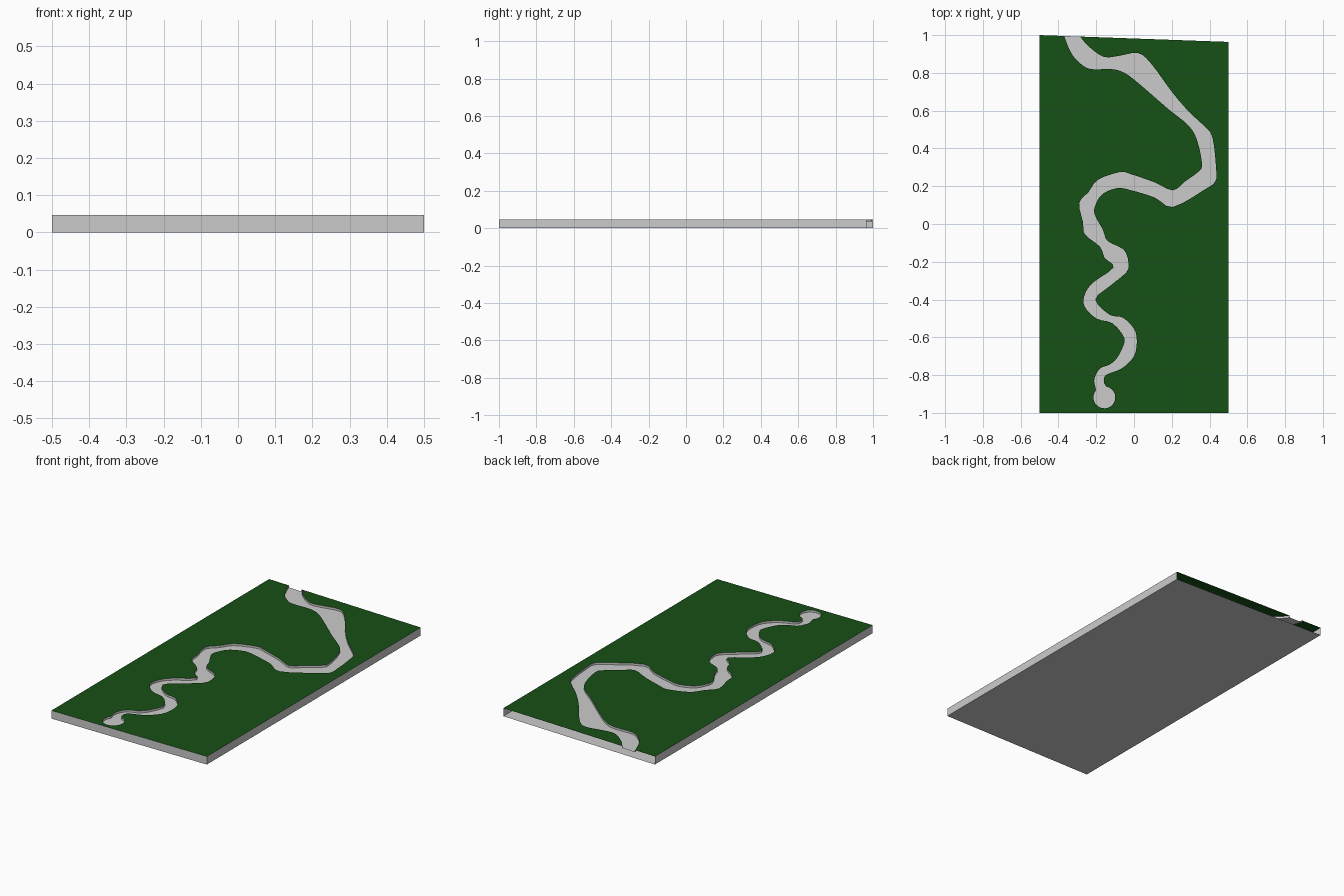
import bpy, bmesh
from math import sin, cos, radians
from mathutils import Vector

if "Cube" in bpy.data.objects:
    bpy.data.objects.remove(bpy.data.objects["Cube"])

TOP, BED = 0.047, 0.035


def back_y(x):
    # slanted back edge of the slab
    return 1.0 - 0.036 * (x + 0.5)


def smooth_path(pts, steps=3):
    # Catmull-Rom curve through the points
    v = [Vector(p) for p in pts]
    v = [v[0]] + v + [v[-1]]
    out = []
    for a, b, c, d in zip(v, v[1:], v[2:], v[3:]):
        for i in range(steps):
            t = i / steps
            out.append(0.5 * (2 * b + (c - a) * t + (2 * a - 5 * b + 4 * c - d) * t ** 2
                              + (3 * b - a - 3 * c + d) * t ** 3))
    return out + [v[-1]]


def make_object(name, faces, color=None):
    # each face is a list of 3D points
    bm = bmesh.new()
    for f in faces:
        bm.faces.new([bm.verts.new(p) for p in f])
    bmesh.ops.remove_doubles(bm, verts=bm.verts, dist=1e-5)
    bmesh.ops.triangulate(bm, faces=[f for f in bm.faces if len(f.verts) > 4],
                          ngon_method='EAR_CLIP')
    mesh = bpy.data.meshes.new(name)
    bm.to_mesh(mesh)
    bm.free()
    ob = bpy.data.objects.new(name, mesh)
    bpy.context.collection.objects.link(ob)
    if color:
        mat = bpy.data.materials.new(name + "_green")
        mat.diffuse_color = color
        mat.use_nodes = True
        mat.node_tree.nodes["Principled BSDF"].inputs["Base Color"].default_value = mat.diffuse_color
        mesh.materials.append(mat)
    return ob


def at(pts, z):
    return [(p[0], p[1], z) for p in pts]


# river banks, from the back edge down to the pool
west = [(-.37, back_y(-.37)), (-.335, .91), (-.29, .855), (-.23, .82), (-.12, .82),
        (-.05, .80), (.03, .74), (.18, .61), (.29, .52), (.335, .44), (.36, .32),
        (.345, .28), (.27, .225), (.205, .178), (.11, .22), (-.02, .265), (-.075, .275),
        (-.19, .235), (-.24, .17), (-.29, .11), (-.27, .01), (-.26, -.055), (-.18, -.12),
        (-.155, -.18), (-.108, -.23), (-.21, -.305), (-.255, -.36), (-.265, -.43),
        (-.20, -.50), (-.115, -.525), (-.055, -.595), (-.055, -.64), (-.09, -.71),
        (-.13, -.745), (-.18, -.765), (-.21, -.82), (-.205, -.86)]
east = [(-.285, back_y(-.285)), (-.24, .94), (-.16, .885), (-.08, .89), (.02, .905),
        (.09, .85), (.20, .70), (.29, .595), (.37, .52), (.415, .46), (.435, .29),
        (.43, .225), (.37, .18), (.205, .09), (.11, .14), (-.02, .18), (-.09, .19),
        (-.165, .16), (-.20, .11), (-.21, .055), (-.165, -.03), (-.14, -.09),
        (-.055, -.135), (-.03, -.20), (-.04, -.255), (-.13, -.33), (-.205, -.40),
        (-.13, -.48), (-.06, -.495), (0, -.555), (.015, -.62), (0, -.70),
        (-.065, -.765), (-.15, -.80), (-.16, -.84)]

# round pool at the end of the river
pool = [Vector((-.157 + .058 * cos(radians(a)), -.918 + .058 * sin(radians(a))))
        for a in range(80, -221, -15)]
bank = smooth_path(east) + pool + smooth_path(west)[::-1]

corners = [(-.5, 1.0), (-.5, -1.0), (.5, -1.0), (.5, back_y(.5))]

# grass top, cut out around the river
make_object("grass_top", [at(corners + bank, TOP)], (0.008, 0.08, 0.008, 1))

# river bed and vertical banks
make_object("river_bed", [at(bank[::-1], BED)])
make_object("river_banks", [at([b, a], TOP) + at([a, b], BED)
                            for a, b in zip(bank, bank[1:])])

# base shell: three walls and a floor, open at the back
walls = [at([a, b], 0) + at([b, a], TOP) for a, b in zip(corners, corners[1:])]
make_object("base_shell", walls + [at(corners[::-1], 0)])
